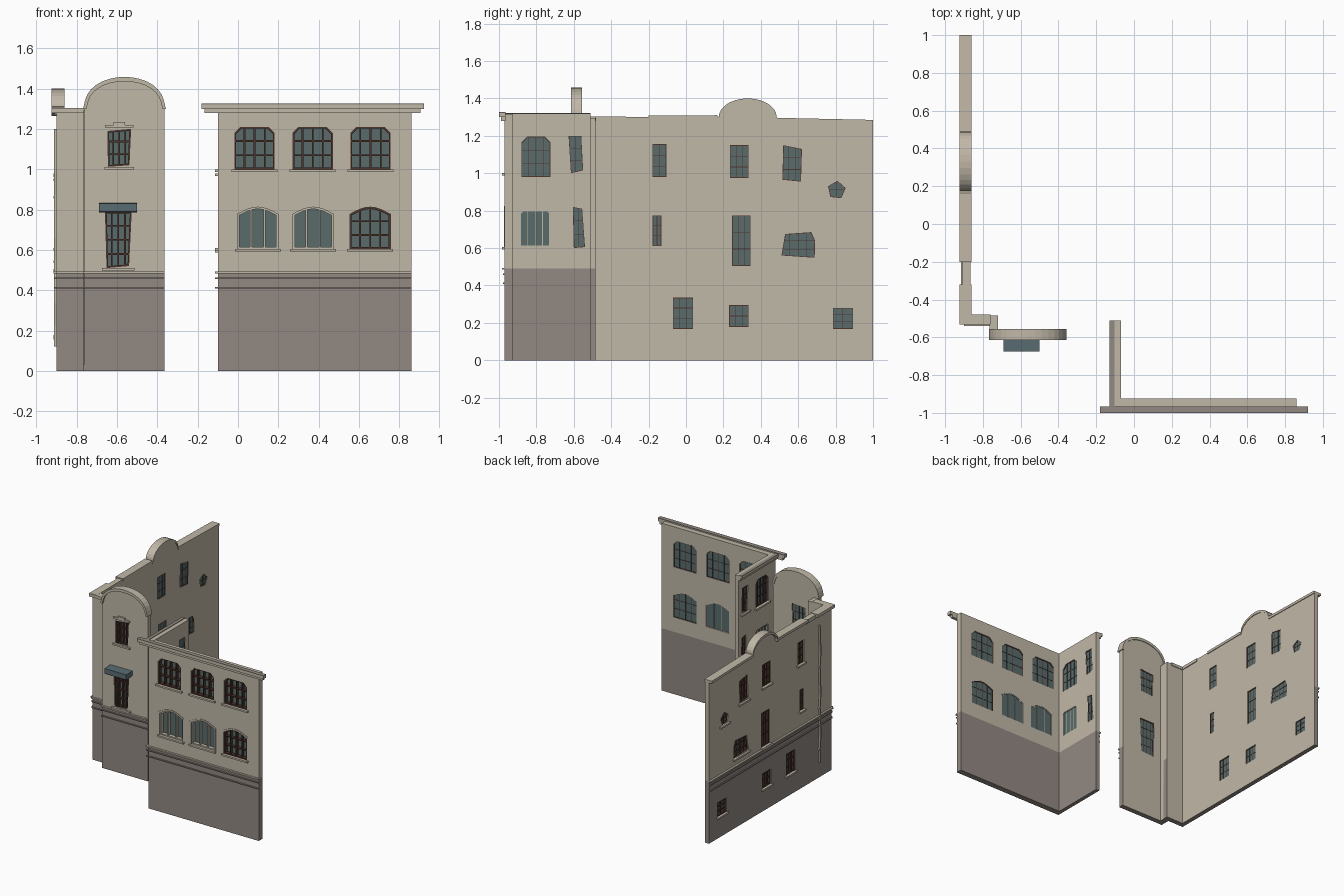
import bpy, bmesh, math
from mathutils import Vector

cube = bpy.data.objects.get("Cube")
if cube:
    bpy.data.objects.remove(cube)


def material(name, r, g, b):
    m = bpy.data.materials.new(name)
    m.use_nodes = True
    m.diffuse_color = (r, g, b, 1)
    m.node_tree.nodes["Principled BSDF"].inputs["Base Color"].default_value = (r, g, b, 1)
    return m


PLASTER = material("plaster", 0.53, 0.48, 0.39)
STONE = material("base stone", 0.29, 0.25, 0.225)
GLASS = material("window glass", 0.10, 0.145, 0.145)
BROWN = material("brown frame", 0.075, 0.035, 0.026)
AWNING = material("awning slate", 0.10, 0.15, 0.17)
BASE = 0.49


# Wall spaces: u along the wall, v up, w outward from the outer face
def facing_front(y):
    return lambda u, v, w: Vector((u, y - w, v))


def facing_side(x):
    return lambda u, v, w: Vector((x - w, u, v))


FRONT, TOWER, LINK = facing_front(-0.97), facing_front(-0.6), facing_front(-0.525)
SIDE, LONG, JOG = facing_side(-0.1), facing_side(-0.9), facing_side(-0.765)


def rect(u0, u1, v0, v1):
    return [(u0, v0), (u1, v0), (u1, v1), (u0, v1)]


def clipped(u0, u1, v0, v1, c=0.03):
    return [(u0, v0), (u1, v0), (u1, v1 - c), (u1 - c, v1), (u0 + c, v1), (u0, v1 - c)]


def arched(u0, u1, v0, v1, rise=0.035, n=8):
    top = [(u1 + (u0 - u1) * i / n, v1 - rise + rise * math.sin(math.pi * i / n))
           for i in range(n + 1)]
    return [(u0, v0), (u1, v0)] + top


def bounds(p):
    us, vs = zip(*p)
    return min(us), max(us), min(vs), max(vs)


def grow(p, t):
    u0, u1, v0, v1 = bounds(p)
    cu, cv = (u0 + u1) / 2, (v0 + v1) / 2
    su, sv = 1 + 2 * t / (u1 - u0), 1 + 2 * t / (v1 - v0)
    return [(cu + (u - cu) * su, cv + (v - cv) * sv) for u, v in p]


# Extrudes outlines (first loop outer, others holes) between two depths
def build(name, pieces, space, mat, stone_base=None):
    bm = bmesh.new()
    for loops, w0, w1 in pieces:
        edges = []
        for loop in loops:
            vs = [bm.verts.new(space(u, v, w0)) for u, v in loop]
            edges += [bm.edges.new((vs[i - 1], vs[i])) for i in range(len(vs))]
        fill = bmesh.ops.triangle_fill(bm, edges=edges, use_beauty=True)
        faces = [g for g in fill["geom"] if isinstance(g, bmesh.types.BMFace)]
        ext = bmesh.ops.extrude_face_region(bm, geom=faces, use_keep_orig=True)
        moved = [g for g in ext["geom"] if isinstance(g, bmesh.types.BMVert)]
        bmesh.ops.translate(bm, vec=space(0, 0, w1) - space(0, 0, w0), verts=moved)
    if stone_base:
        bmesh.ops.bisect_plane(bm, geom=bm.verts[:] + bm.edges[:] + bm.faces[:],
                               plane_co=(0, 0, BASE), plane_no=(0, 0, 1))
    bmesh.ops.recalc_face_normals(bm, faces=bm.faces[:])
    bm.normal_update()
    mesh = bpy.data.meshes.new(name)
    mesh.materials.append(mat)
    if stone_base:
        mesh.materials.append(STONE)
        out = space(0, 0, 1) - space(0, 0, 0)
        for f in bm.faces:
            low = f.calc_center_median().z < BASE
            f.material_index = int(low and (stone_base == "both" or f.normal.dot(out) > -0.5))
    bm.to_mesh(mesh)
    bm.free()
    bpy.context.collection.objects.link(bpy.data.objects.new(name, mesh))


def grid(p, cols, rows, half, w0, w1):
    u0, u1, v0, v1 = bounds(p)
    bars = []
    for i in range(1, cols):
        u = u0 + (u1 - u0) * i / cols
        bars.append(([rect(u - half, u + half, v0, v1)], w0, w1))
    for i in range(1, rows):
        v = v0 + (v1 - v0) * i / rows
        bars.append(([rect(u0, u1, v - half, v + half)], w0, w1))
    return bars


# Glazing, frame bars, sill and head trim for one opening
def window(name, p, space, t, cols=3, rows=3, mat=BROWN, head=None):
    u0, u1, v0, v1 = bounds(p)
    build(name + "_glass", [([p], 0.006 - t, 0.011 - t)], space, GLASS)
    ring = [([p, grow(p, -0.009)], 0.011 - t, -0.006), ([p, grow(p, -0.004)], 0.003 - t, 0.006 - t)]
    build(name + "_frame", ring + grid(p, cols, rows, 0.004, 0.011 - t, -0.01)
          + grid(p, cols, rows, 0.0015, 0.004 - t, 0.006 - t), space, mat)
    trim = [([rect(u0 - 0.014, u1 + 0.014, v0 - 0.013, v0)], -0.004, 0.015)]
    if head == "arch":
        trim.append(([grow(p, 0.013), p], -0.004, 0.004))
    elif head == "lintel":
        m = (u0 + u1) / 2
        trim.append(([rect(u0 - 0.012, u1 + 0.012, v1 + 0.006, v1 + 0.02)], -0.004, 0.012))
        trim.append(([rect(m - 0.028, m + 0.028, v1 + 0.02, v1 + 0.034)], -0.004, 0.012))
    build(name + "_trim", trim, space, PLASTER)


def bands(name, u0, u1, space):
    build(name + "_band", [([rect(u0, u1, BASE - 0.006, BASE + 0.004)], -0.004, 0.015)], space, PLASTER)
    build(name + "_lower_bands", [([rect(u0, u1, z, z + 0.008)], -0.004, 0.009)
                                  for z in (0.408, 0.455)], space, STONE)


# Front block: long front wall
upper = [clipped(u, u + 0.2, 1.0, 1.21) for u in (-0.018, 0.27, 0.557)]
lower = [arched(u, u + 0.2, 0.605, 0.812) for u in (-0.002, 0.273, 0.555)]
build("front_wall", [([rect(-0.1, 0.86, 0, 1.3)] + upper + lower, -0.045, 0)], FRONT, PLASTER, "both")
for i, p in enumerate(upper):
    window(f"front_upper_window_{i}", p, FRONT, 0.045, 4, 3)
for i, p in enumerate(lower):
    last = i == 2
    window(f"front_lower_window_{i}", p, FRONT, 0.045, 4 if last else 3, 3 if last else 1,
           BROWN if last else PLASTER, "arch")
bands("front", -0.115, 0.86, FRONT)
build("front_cornice", [([rect(-0.165, 0.905, 1.28, 1.3)], -0.004, 0.018),
                        ([rect(-0.18, 0.922, 1.3, 1.322)], -0.004, 0.03),
                        ([rect(-0.1, 0.86, 1.29, 1.316)], -0.045, 0)], FRONT, PLASTER)
build("front_cornice_cap", [([rect(-0.18, 0.922, 1.322, 1.326)], -0.004, 0.03)], FRONT, STONE)

# Front block: side return
side = [(clipped(-0.88, -0.725, 0.98, 1.195), 4, 3, BROWN),
        ([(-0.615, 1.0), (-0.55, 1.015), (-0.56, 1.2), (-0.628, 1.2)], 2, 3, BROWN),
        (clipped(-0.885, -0.728, 0.61, 0.8, 0.012), 4, 1, PLASTER),
        ([(-0.6, 0.6), (-0.54, 0.605), (-0.555, 0.81), (-0.605, 0.82)], 2, 3, BROWN)]
build("side_wall", [([rect(-0.926, -0.51, 0, 1.3)] + [s[0] for s in side], -0.03, 0)], SIDE, PLASTER, "both")
for i, (p, c, r, m) in enumerate(side):
    window(f"side_window_{i}", p, SIDE, 0.03, c, r, m)
bands("side", -0.97, -0.51, SIDE)
build("side_cornice", [([rect(-0.97, -0.51, 1.28, 1.3)], -0.004, 0.018),
                       ([rect(-0.966, -0.51, 1.3, 1.318)], -0.03, 0.03)], SIDE, PLASTER)
build("side_cornice_cap", [([rect(-0.966, -0.51, 1.318, 1.322)], 0.004, 0.03)], SIDE, STONE)

# Tower with a rounded gable
arc = [math.pi * i / 16 for i in range(1, 16)]
gable = [(-0.563 + 0.2 * math.cos(a), 1.3 + 0.158 * math.sin(a) ** 0.85) for a in arc]
gable = [(-0.358, 1.3)] + gable + [(-0.768, 1.3)]
tower_windows = [[(-0.645, 1.012), (-0.538, 1.02), (-0.53, 1.2), (-0.648, 1.19)],
                 [(-0.652, 0.51), (-0.54, 0.52), (-0.527, 0.79), (-0.66, 0.79)]]
face = [(-0.765, 0), (-0.365, 0)] + [(u, v - 0.01) for u, v in grow(gable, -0.007)]
build("tower_wall", [([face] + tower_windows, -0.04, 0)], TOWER, PLASTER, "front")
window("tower_upper_window", tower_windows[0], TOWER, 0.04, 4, 3, head="lintel")
window("tower_lower_window", tower_windows[1], TOWER, 0.04, 4, 4)
inner = [(-0.563 + (u + 0.563) * 0.92, 1.3 + (v - 1.3) * 0.86) for u, v in reversed(gable)]
build("tower_coping", [([gable + inner], -0.045, 0.015)], TOWER, PLASTER)
bands("tower", -0.765, -0.365, TOWER)
awning = [(-0.675, 0.83), (-0.675, 0.79), (-0.668, 0.785), (-0.6, 0.795), (-0.6, 0.832)]
build("tower_awning", [([awning], 0.69, 0.5)], facing_side(0), AWNING)

# Short stepped walls linking the tower to the long wall
build("link_wall", [([rect(-0.895, -0.72, 0, 1.295)], -0.04, 0)], LINK, PLASTER, "front")
build("link_jog", [([rect(-0.57, -0.49, 0, 1.293)], -0.045, 0)], JOG, PLASTER, "front")
build("link_coping", [([rect(-0.925, -0.76, 1.28, 1.303)], -0.045, 0.008)], LINK, PLASTER)
bands("link", -0.9, -0.765, LINK)

# Long side wall with a hump on its top
hump = [(0.33 - 0.155 * math.cos(a), 1.3 + 0.1 * math.sin(a)) for a in [math.pi * i / 14 for i in range(15)]]
crest = [(-0.2, 1.308), (0.165, 1.31)] + hump + [(0.49, 1.296), (1.0, 1.285)]
outline = [(1, 0), (-0.525, 0), (-0.525, 1.296)] + [(u, v - 0.009) for u, v in crest]
pentagon = [(0.805 + 0.05 * math.sin(a), 0.91 + 0.05 * math.cos(a))
            for a in [math.tau * i / 5 + 0.1 for i in range(5)]]
openings = [(rect(-0.18, -0.105, 0.98, 1.155), 2, 3), (rect(0.235, 0.335, 0.975, 1.15), 3, 3),
            ([(0.515, 0.965), (0.615, 0.955), (0.62, 1.13), (0.52, 1.15)], 3, 3), (pentagon, 2, 2),
            (rect(-0.178, -0.132, 0.61, 0.775), 2, 3), (rect(0.247, 0.345, 0.505, 0.775), 3, 3),
            ([(0.51, 0.56), (0.688, 0.548), (0.69, 0.64), (0.67, 0.685), (0.53, 0.675)], 4, 3),
            (rect(-0.07, 0.038, 0.168, 0.335), 3, 3), (rect(0.23, 0.335, 0.178, 0.295), 3, 2),
            (rect(0.785, 0.893, 0.168, 0.28), 2, 3)]
build("long_wall", [([outline] + [o[0] for o in openings], -0.035, 0)], LONG, PLASTER, "front")
for i, (p, c, r) in enumerate(openings):
    window(f"long_wall_window_{i}", p, LONG, 0.035, c, r)
under = [(u, v - 0.02) for u, v in reversed(crest)]
build("long_wall_coping", [([crest + under], -0.04, 0.025),
                           ([rect(-0.525, -0.32, 1.28, 1.304)], -0.04, 0.025),
                           ([rect(-0.32, -0.2, 1.27, 1.3)], -0.035, 0.008)], LONG, PLASTER)
bands("long_wall", -0.525, 1, LONG)

# Thin drainpipe on the long wall
pipe = [(-0.375 + 0.006 * math.sin(i * 2.1), 0.12 + 1.08 * i / 10) for i in range(11)]
build("drainpipe", [([pipe + [(u + 0.012, v) for u, v in reversed(pipe)]], -0.003, 0.013)], LONG, PLASTER)
